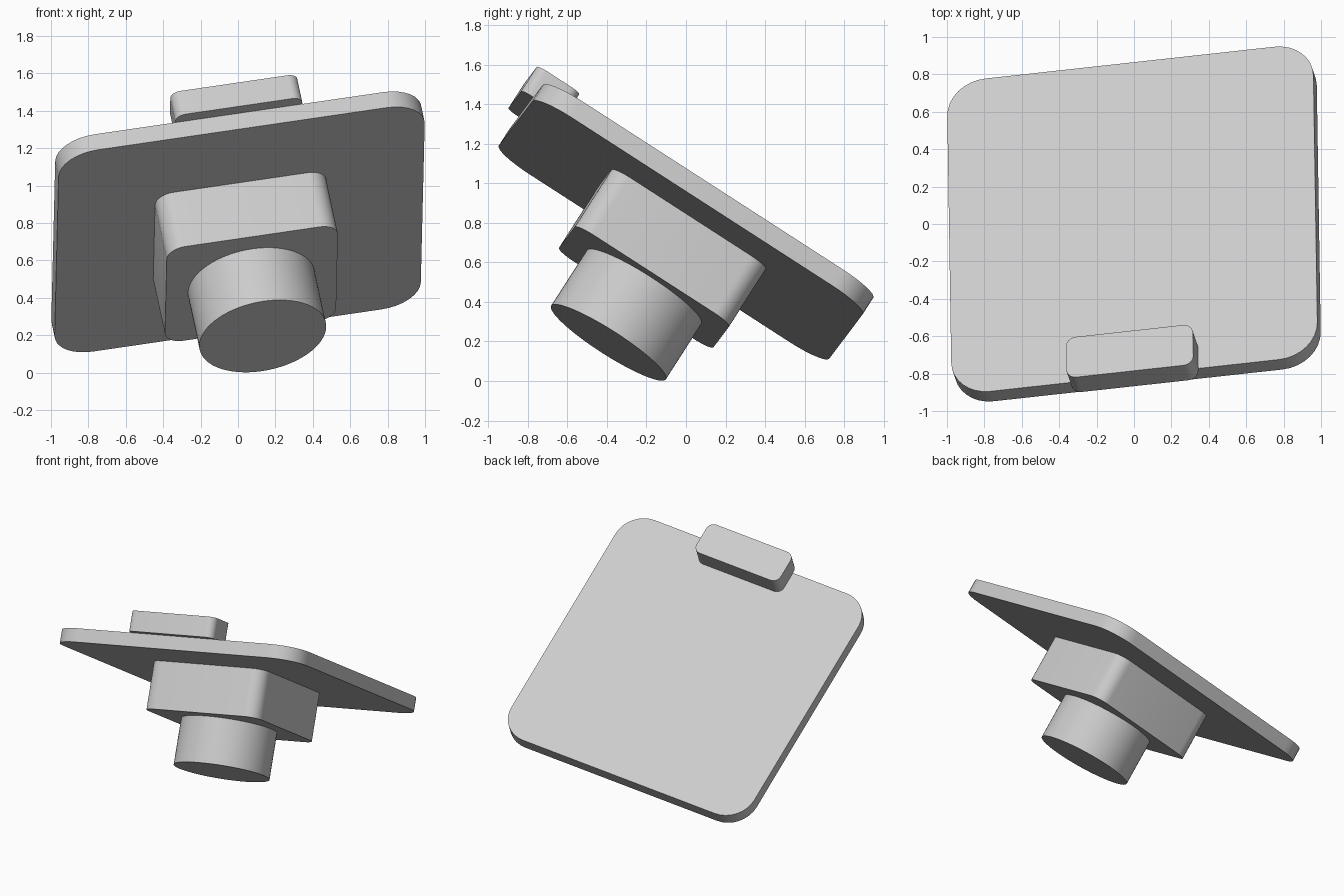
import bpy, bmesh
from math import cos, sin, pi
from mathutils import Matrix, Vector

cube = bpy.data.objects.get("Cube")
if cube:
    bpy.data.objects.remove(cube, do_unlink=True)

# Single matte grey
grey = bpy.data.materials.new("light_grey")
grey.use_nodes = True
colour = (0.6, 0.6, 0.6, 1)
grey.diffuse_color = colour
grey.node_tree.nodes["Principled BSDF"].inputs["Base Color"].default_value = colour

# Tilted frame shared by all parts, centred on the plate
u = Vector((1, 0.11, 0.146)).normalized()
v = Vector((-0.016, 1, -0.645))
v = (v - u * v.dot(u)).normalized()
n = u.cross(v)
frame = Matrix.Translation((0, 0, 0.806)) @ Matrix((u, v, n)).transposed().to_4x4()


def rounded_outline(half_x, half_y, radius, steps):
    """Corner arcs of a rounded rectangle, counter-clockwise."""
    points = []
    for q, (sx, sy) in enumerate(((1, 1), (-1, 1), (-1, -1), (1, -1))):
        for i in range(steps + 1):
            a = (q + i / steps) * pi / 2
            points.append((sx * (half_x - radius) + radius * cos(a),
                           sy * (half_y - radius) + radius * sin(a)))
    return points


def circle_outline(radius, sides):
    return [(radius * cos(2 * pi * i / sides), radius * sin(2 * pi * i / sides))
            for i in range(sides)]


def prism(name, outline, bottom, top, y=0):
    """Extrude an outline between two heights in the tilted frame."""
    bm = bmesh.new()
    base = bm.faces.new([bm.verts.new((px, py + y, bottom)) for px, py in outline])
    extruded = bmesh.ops.extrude_face_region(bm, geom=[base], use_keep_orig=True)
    verts = [g for g in extruded["geom"] if isinstance(g, bmesh.types.BMVert)]
    bmesh.ops.translate(bm, verts=verts, vec=(0, 0, top - bottom))
    bmesh.ops.recalc_face_normals(bm, faces=bm.faces)
    mesh = bpy.data.meshes.new(name)
    bm.to_mesh(mesh)
    bm.free()
    mesh.materials.append(grey)
    obj = bpy.data.objects.new(name, mesh)
    obj.matrix_world = frame
    bpy.context.collection.objects.link(obj)
    bpy.ops.object.select_all(action="DESELECT")
    obj.select_set(True)
    bpy.context.view_layer.objects.active = obj
    bpy.ops.object.shade_smooth_by_angle(angle=pi / 6)


# Broad plate, block and round stem beneath it, small tab on its front edge
prism("plate", rounded_outline(0.995, 0.995, 0.21, 8), -0.05, 0.05)
prism("block", rounded_outline(0.465, 0.465, 0.1, 8), -0.4, -0.05)
prism("stem", circle_outline(0.345, 64), -0.738, -0.4)
prism("tab", rounded_outline(0.345, 0.128, 0.055, 8), 0.05, 0.2, y=-0.935)
